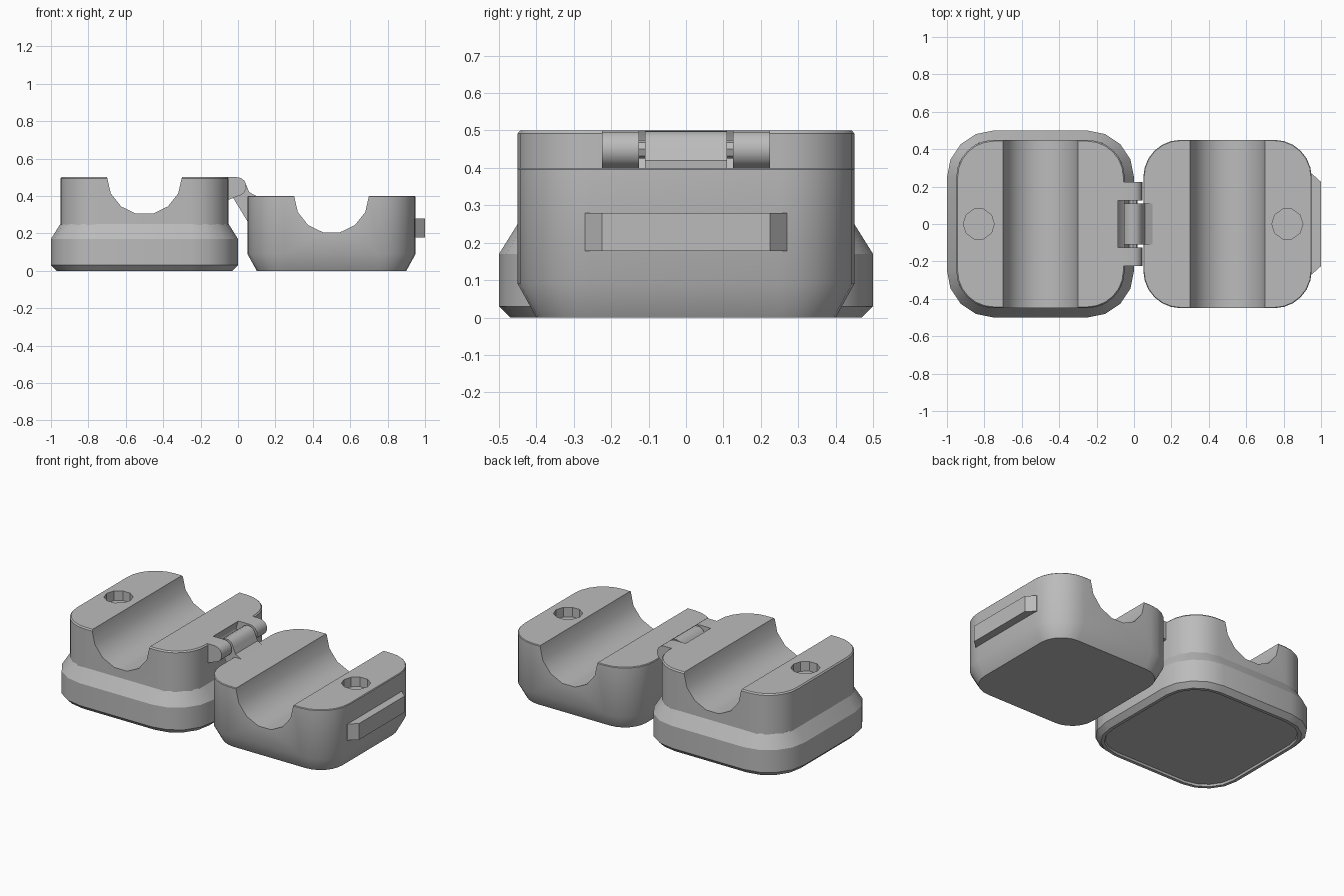
import bpy, bmesh, math
from math import cos, sin, radians, pi

if "Cube" in bpy.data.objects:
    bpy.data.objects.remove(bpy.data.objects["Cube"])

grey = bpy.data.materials.new("plain grey")
grey.use_nodes = True
colour = (0.5, 0.5, 0.5, 1)
grey.diffuse_color = colour
grey.node_tree.nodes["Principled BSDF"].inputs["Base Color"].default_value = colour


def finish(name, bm):
    bmesh.ops.recalc_face_normals(bm, faces=bm.faces)
    mesh = bpy.data.meshes.new(name)
    bm.to_mesh(mesh)
    bm.free()
    mesh.materials.append(grey)
    obj = bpy.data.objects.new(name, mesh)
    bpy.context.collection.objects.link(obj)
    return obj


def loft(name, cx, levels, segs, core=0.25):
    """Stack of rounded squares given as (half width, z)."""
    bm = bmesh.new()
    rings = []
    for half, z in levels:
        ring = []
        for q in range(4):
            sx, sy = [(1, 1), (-1, 1), (-1, -1), (1, -1)][q]
            for i in range(segs + 1):
                a = pi / 2 * (q + i / segs)
                r = half - core
                ring.append(bm.verts.new((cx + sx * core + r * cos(a), sy * core + r * sin(a), z)))
        rings.append(ring)
    n = len(rings[0])
    for a, b in zip(rings, rings[1:]):
        for i in range(n):
            j = (i + 1) % n
            bm.faces.new((a[i], a[j], b[j], b[i]))
    bm.faces.new(rings[0])
    bm.faces.new(rings[-1])
    return finish(name, bm)


def prism(name, points, lo, hi, axis="y"):
    """Extrude an outline along y (x, z points) or along z (x, y points)."""
    bm = bmesh.new()
    place = (lambda p, t: (p[0], t, p[1])) if axis == "y" else (lambda p, t: (p[0], p[1], t))
    a = [bm.verts.new(place(p, lo)) for p in points]
    b = [bm.verts.new(place(p, hi)) for p in points]
    n = len(points)
    for i in range(n):
        j = (i + 1) % n
        bm.faces.new((a[i], a[j], b[j], b[i]))
    bm.faces.new(a)
    bm.faces.new(b)
    return finish(name, bm)


def arc(cx, cy, r, start, end, steps):
    angles = [radians(start + (end - start) * i / steps) for i in range(steps + 1)]
    return [(cx + r * cos(t), cy + r * sin(t)) for t in angles]


def circle(cx, cy, r, sides):
    return arc(cx, cy, r, 0, 360, sides)[:-1]


def cut(obj, cutters):
    bpy.context.view_layer.objects.active = obj
    for c in cutters:
        c.hide_render = True
        mod = obj.modifiers.new("cut", "BOOLEAN")
        mod.operation, mod.solver, mod.object = "DIFFERENCE", "EXACT", c
        bpy.ops.object.modifier_apply(modifier=mod.name)
        bpy.data.objects.remove(c)


def channel(cx, top):
    # Half-round trough, open at the top
    pts = arc(cx, top, 0.2, 180, 360, 7) + [(cx + 0.2, top + 0.1), (cx - 0.2, top + 0.1)]
    return prism("channel_cutter", pts, -0.6, 0.6)


def socket(cx, top):
    return prism("socket_cutter", circle(cx, 0, 0.083, 10), top - 0.06, top + 0.1, "z")


HX, HZ, HR = -0.005, 0.45, 0.05

# Flared foot with a shallow recess underneath
foot = loft("base_foot", -0.5, [(0.43, 0.012), (0.445, 0.012), (0.45, 0), (0.47, 0), (0.5, 0.03),
                                (0.5, 0.17), (0.45, 0.25)], 4)

# Upper base with trough, round socket and hinge clearance
base = loft("base_body", -0.5, [(0.45, 0.2), (0.45, 0.492), (0.443, 0.5)], 6)
clearance = prism("clearance_cutter", circle(HX, HZ, 0.095, 12), -0.125, 0.125)
cut(base, [channel(-0.5, 0.5), socket(-0.83, 0.5), clearance])

# Lid with chamfered outer edge
lid = loft("lid", 0.5, [(0.4, 0), (0.45, 0.09), (0.45, 0.396), (0.446, 0.4)], 6)
cut(lid, [channel(0.5, 0.4), socket(0.82, 0.4)])

# Finger tab on the lid
tab = prism("lid_tab", [(0.94, -0.27), (0.95, -0.27), (1, -0.225), (1, 0.225), (0.95, 0.27), (0.94, 0.27)],
            0.178, 0.28, "z")

# Hinge: outer knuckles on the base, arm with barrel on the lid, pin through both
knuckle = arc(HX, HZ, HR, 90, -60, 6) + [(-0.05, 0.38), (-0.09, 0.38), (-0.09, 0.5)]
parts = [foot, base, lid, tab]
for side, lo in (("right", 0.125), ("left", -0.225)):
    parts.append(prism("hinge_knuckle_" + side, knuckle, lo, lo + 0.1))
arm = arc(HX, HZ, HR, 10, 220, 7) + [(0.05, 0.265), (0.1, 0.265), (0.1, 0.399), (0.06, 0.42)]
parts.append(prism("hinge_arm", arm, -0.11, 0.11))
parts.append(prism("hinge_pin", circle(HX, HZ, 0.025, 8), -0.13, 0.13))

# Smooth shading with sharp edges kept
bpy.ops.object.select_all(action="DESELECT")
for p in parts:
    p.select_set(True)
bpy.context.view_layer.objects.active = base
bpy.ops.object.shade_smooth_by_angle(angle=radians(30))
